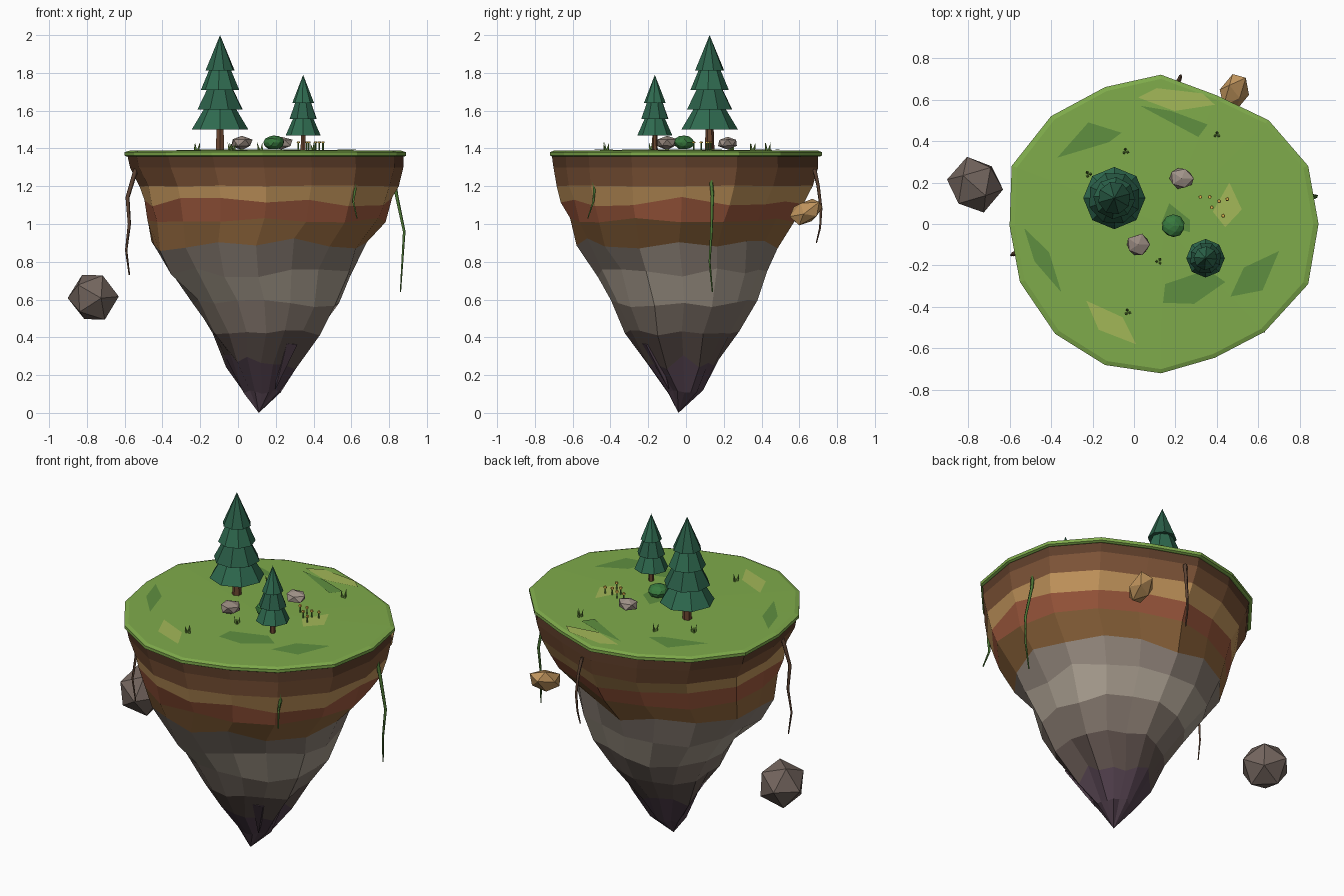
import bpy, bmesh, math, random
from mathutils import Vector, Matrix

if "Cube" in bpy.data.objects:
    bpy.data.objects.remove(bpy.data.objects["Cube"])

random.seed(7)
mats = {}


def mat(hexcol):
    if hexcol not in mats:
        m = bpy.data.materials.new("col_" + hexcol)
        c = [int(hexcol[i:i + 2], 16) / 255 for i in (0, 2, 4)]
        m.diffuse_color = [((v + .055) / 1.055) ** 2.4 for v in c] + [1]
        m.use_nodes = True
        m.node_tree.nodes["Principled BSDF"].inputs["Base Color"].default_value = m.diffuse_color
        mats[hexcol] = m
    return mats[hexcol]


def finish(bm, name, *cols, normals=True):
    if normals:
        bmesh.ops.recalc_face_normals(bm, faces=bm.faces)
    me = bpy.data.meshes.new(name)
    bm.to_mesh(me)
    bm.free()
    for c in cols:
        me.materials.append(mat(c))
    ob = bpy.data.objects.new(name, me)
    bpy.context.collection.objects.link(ob)
    return ob


def loft(bm, rings, cols):
    """Bridge successive vertex rings, one material index per band."""
    for a, b, c in zip(rings, rings[1:], cols):
        n = max(len(a), len(b))
        for i in range(n):
            j = (i + 1) % n
            vs = [a[i], a[j], b[j], b[i]] if len(b) > 1 else [a[i], a[j], b[0]]
            bm.faces.new(vs).material_index = c


def cone(bm, p, r1, r2, h, n, m=0, tilt=None):
    T = Matrix.Translation(p) @ (tilt or Matrix()) @ Matrix.Translation((0, 0, h / 2))
    old = set(bm.faces)
    bmesh.ops.create_cone(bm, cap_ends=True, segments=n, radius1=r1, radius2=r2, depth=h, matrix=T)
    for f in set(bm.faces) - old:
        f.material_index = m


# 16-sided island outline
outline = [(.89, 0), (.84, .28), (.65, .50), (.40, .62), (.13, .72), (-.14, .66), (-.40, .52), (-.59, .28),
           (-.60, -.01), (-.55, -.28), (-.38, -.53), (-.14, -.68), (.13, -.72), (.39, -.645), (.63, -.52), (.84, -.29)]
unit = [((x - .145) / .745, y / .72) for x, y in outline]


def ring(bm, z, x0, x1, y0, y1, jit=0, zj=0):
    cx, cy, rx, ry = (x0 + x1) / 2, (y0 + y1) / 2, (x1 - x0) / 2, (y1 - y0) / 2
    out = []
    for u, v in unit:
        k = 1 + random.uniform(-jit, jit)
        out.append(bm.verts.new((cx + u * rx * k, cy + v * ry * k, z + random.uniform(-zj, zj))))
    return out


# Soil layers, rock and pointed tip
levels = [(1.36, -.585, .875, -.71, .70, 0, 0), (1.30, -.57, .875, -.705, .70, .005, 0),
          (1.20, -.525, .85, -.69, .67, .01, .004), (1.12, -.495, .82, -.665, .62, .015, .03),
          (1.02, -.48, .785, -.625, .57, .02, .012), (.89, -.455, .67, -.565, .49, .03, .035),
          (.74, -.37, .605, -.48, .445, .04, .03), (.58, -.245, .54, -.40, .38, .04, .02),
          (.42, -.13, .44, -.325, .28, .05, .02), (.27, -.06, .31, -.22, .19, .09, .04),
          (.11, .03, .225, -.10, .085, .1, .01)]
bm = bmesh.new()
rings = [ring(bm, *l) for l in levels] + [[bm.verts.new((.11, -.04, 0))]]
loft(bm, rings, [0, 1, 2, 3, 4, 5, 6, 7, 8, 9, 9])
bm.faces.new(rings[0])
finish(bm, "island_body", "5E3E2A", "7E5437", "C4965C", "A05A3E", "94693E",
       "8C8076", "A59A8C", "85786E", "62544F", "54424F")

# Shards hanging on the rock
bm = bmesh.new()
for a, z, r, d, h in [(-2.1, .62, .07, .23, .33), (-.9, .38, .05, .20, .28), (.5, .38, .05, .18, .27),
                      (2.3, .40, .06, .20, .30), (3.4, .37, .05, .18, .26)]:
    tilt = Matrix.Rotation(a, 4, 'Z') @ Matrix.Rotation(math.pi + .45, 4, 'Y')
    cone(bm, (.15 + d * math.cos(a), -.03 + d * math.sin(a), z), r, .002, h, 5, 0 if z > .5 else 1, tilt)
finish(bm, "rock_shards", "6E625C", "54424F")

# Grass slab with bevelled rim
bm = bmesh.new()
g = [ring(bm, 1.357, -.59, .88, -.71, .71), ring(bm, 1.362, -.60, .89, -.72, .72),
     ring(bm, 1.38, -.60, .89, -.72, .72), ring(bm, 1.388, -.575, .865, -.70, .70),
     [bm.verts.new((.14, 0, 1.395))]]
loft(bm, g, [0] * 4)
bm.faces.new(g[0])
finish(bm, "grass_top", "7FAB4B")

# Light and dark patches on the grass
dark = [[(-.37, .32), (-.22, .49), (-.06, .44), (-.12, .395)], [(.03, .57), (.31, .42), (.355, .48), (.18, .545)],
        [(-.53, -.02), (-.41, -.135), (-.35, -.33), (-.48, -.18)],
        [(.14, -.38), (.15, -.29), (.355, -.22), (.44, -.28), (.29, -.385)],
        [(.465, -.35), (.53, -.21), (.70, -.13), (.62, -.32)], [(.17, .10), (.27, .02), (.27, -.04), (.13, 0)]]
light = [[(.02, .61), (.11, .655), (.33, .63), (.39, .575), (.195, .545)],
         [(-.23, -.37), (-.055, -.45), (.01, -.58), (-.17, -.51)], [(.38, .06), (.46, .2), (.52, .07), (.44, -.015)]]
bm = bmesh.new()
for m, group in enumerate((dark, light)):
    for poly in group:
        z = [1.398 - .0095 * math.hypot(x - .14, y) for x, y in poly]
        f = bm.faces.new([bm.verts.new((x, y, h)) for (x, y), h in zip(poly, z)])
        f.material_index = m
        f.normal_update()
        if f.normal.z < 0:
            f.normal_flip()
finish(bm, "grass_patches", "5F8F40", "A3B858", normals=False)


# Pine trees: trunk and stacked tapering tiers (z, radius)
def pine(name, x, y, trunk, tiers, tip):
    bm = bmesh.new()
    cone(bm, (x, y, 1.38), trunk, trunk * .8, tiers[0][0] - 1.36, 6, 0)
    ends = [t[0] + .015 for t in tiers[1:]] + [tip]
    for k, ((z, r), e) in enumerate(zip(tiers, ends)):
        top = 0 if e == tip else r * .52
        cone(bm, (x, y, z), r, top, e - z, 8, 1 + k % 2, Matrix.Rotation(k * .35, 4, 'Z'))
    finish(bm, name, "6B4630", "2F6B50", "2B6049")


pine("large_pine", -.095, .125, .026, [(1.50, .15), (1.605, .128), (1.71, .102), (1.812, .08)], 2.0)
pine("small_pine", .345, -.165, .016, [(1.468, .093), (1.555, .077), (1.64, .058)], 1.79)


# Faceted stones and bush
def stone(name, p, s, col, jit=.12, rot=0., sub=1):
    bm = bmesh.new()
    bmesh.ops.create_icosphere(bm, subdivisions=sub, radius=1)
    for v in bm.verts:
        v.co *= 1 + random.uniform(-jit, jit)
    bmesh.ops.transform(bm, matrix=Matrix.Translation(p) @ Matrix.Rotation(rot, 4, 'Y')
                        @ Matrix.Rotation(rot, 4, 'X') @ Matrix.Diagonal((*s, 1)), verts=bm.verts)
    finish(bm, name, col)


stone("stone_front", (.02, -.10, 1.43), (.064, .056, .038), "98897F")
stone("stone_back", (.23, .22, 1.43), (.064, .056, .036), "A2948A")
stone("bush", (.19, -.01, 1.432), (.055, .055, .038), "387A3E", .06, 0, 2)
stone("floating_rock", (-.765, .19, .612), (.137, .137, .137), "73655E", .03, .4)
stone("floating_soil_chunk", (.485, .635, 1.065), (.078, .105, .06), "BE935C", .08, .5)


# Hanging vines and roots
def vine(name, pts, r, col):
    cu = bpy.data.curves.new(name, 'CURVE')
    cu.dimensions = '3D'
    cu.bevel_depth, cu.bevel_resolution, cu.use_fill_caps = r, 0, True
    s = cu.splines.new('POLY')
    s.points.add(len(pts) - 1)
    for k, p in enumerate(pts):
        s.points[k].co = (*p, 1)
        s.points[k].radius = 1 - .7 * k / (len(pts) - 1)
    cu.materials.append(mat(col))
    bpy.context.collection.objects.link(bpy.data.objects.new(name, cu))


vine("root_left", [(-.54, -.14, 1.29), (-.585, -.145, 1.14), (-.575, -.14, 1.0), (-.592, -.15, .86), (-.575, -.145, .73)],
     .013, "5E4434")
vine("root_back", [(.21, .68, 1.29), (.22, .70, 1.2), (.225, .715, 1.08), (.22, .71, .98), (.215, .69, .90)], .012, "5E4434")
vine("vine_right", [(.82, .13, 1.27), (.84, .14, 1.15), (.88, .135, .96), (.87, .125, .80), (.86, .14, .64)], .012, "4F7A36")
vine("vine_front", [(.615, -.49, 1.27), (.62, -.485, 1.18), (.61, -.49, 1.12), (.63, -.52, 1.03)], .012, "4F7A36")

# Grass tufts
bm = bmesh.new()
for x, y in [(-.22, .24), (-.04, .35), (.40, .43), (.12, -.18), (-.03, -.425)]:
    for k in range(3):
        a = k * 2.1 + x * 9
        cone(bm, (x + .009 * math.cos(a), y + .009 * math.sin(a), 1.388), .008, 0, .045, 4, 0,
             Matrix.Rotation(a, 4, 'Z') @ Matrix.Rotation(.22, 4, 'Y'))
finish(bm, "grass_tufts", "6F9A40")

# Small flowers
bm = bmesh.new()
for x, y in [(.32, .13), (.365, .13), (.375, .08), (.41, .11), (.45, .12), (.43, .04)]:
    cone(bm, (x, y, 1.385), .004, .004, .045, 4, 0)
    cone(bm, (x, y, 1.428), .010, .008, .010, 5, 1)
finish(bm, "flowers", "5F8F40", "E0B850")
